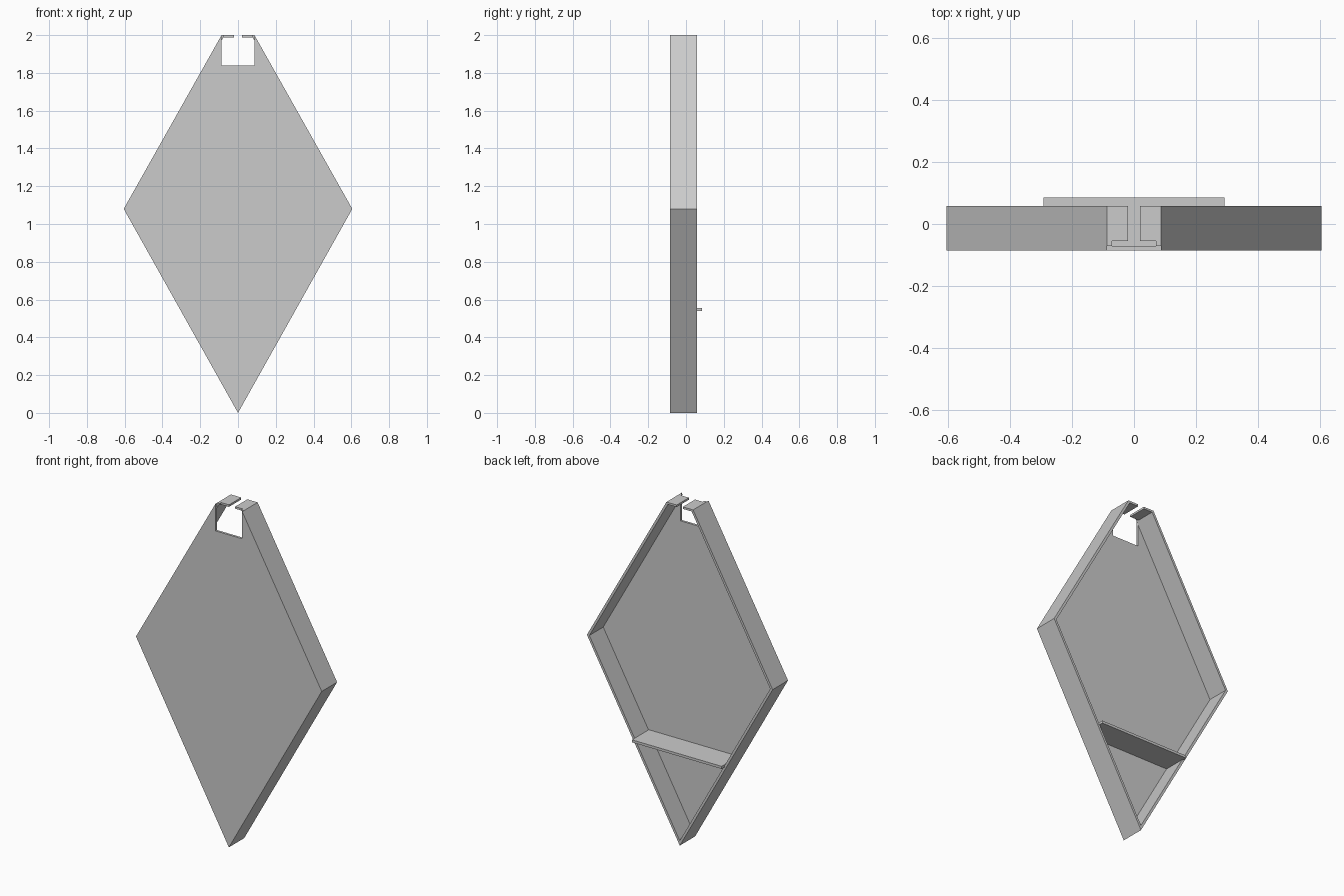
import bpy
import bmesh

cube = bpy.data.objects.get("Cube")
if cube:
    bpy.data.objects.remove(cube, do_unlink=True)

grey = bpy.data.materials.new("light grey")
grey.use_nodes = True
colour = (0.6, 0.6, 0.6, 1)
grey.diffuse_color = colour
grey.node_tree.nodes["Principled BSDF"].inputs["Base Color"].default_value = colour

FRONT, BACK, T = -0.085, 0.058, 0.014    # tray depth range and sheet thickness
HALF, MID, TOP, NECK = 0.605, 1.08, 2.0, 0.087


def slab(name, outline, y0, y1):
    """Extrude an x-z outline from y0 to y1."""
    bm = bmesh.new()
    face = bm.faces.new([bm.verts.new((x, y0, z)) for x, z in outline])
    ext = bmesh.ops.extrude_face_region(bm, geom=[face])
    verts = [v for v in ext["geom"] if isinstance(v, bmesh.types.BMVert)]
    bmesh.ops.translate(bm, verts=verts, vec=(0, y1 - y0, 0))
    bmesh.ops.recalc_face_normals(bm, faces=bm.faces)
    mesh = bpy.data.meshes.new(name)
    bm.to_mesh(mesh)
    bm.free()
    mesh.materials.append(grey)
    obj = bpy.data.objects.new(name, mesh)
    bpy.context.collection.objects.link(obj)
    return obj


def mirrored(points):
    return [(-x, z) for x, z in reversed(points)]


# Diamond front plate with a square notch at the top
side = [(HALF, MID), (NECK, TOP), (NECK, 1.84)]
slab("front_plate", [(0, 0)] + side + mirrored(side), FRONT, FRONT + T)

# Rim wall around the diamond, open at the top
outer = [(HALF, MID), (NECK, TOP)]
inner = [(NECK - 1.15 * T, TOP), (HALF - 1.15 * T, MID)]
slab("rim_wall", [(0, 0)] + outer + inner + [(0, 2.05 * T)]
     + mirrored(outer + inner), FRONT + T, BACK)

# Two top tabs with a slot between them
for name, s in (("left_tab", 1), ("right_tab", -1)):
    tab = [(0.02, TOP - 0.012), (NECK, TOP - 0.012), (NECK, TOP), (0.02, TOP)]
    slab(name, [(s * x, z) for x, z in tab], FRONT + 0.03, BACK)

# Cross shelf that sticks out at the back
slab("cross_shelf", [(-0.292, 0.54), (0.292, 0.54), (0.292, 0.555), (-0.292, 0.555)],
     FRONT + T, 0.085)
